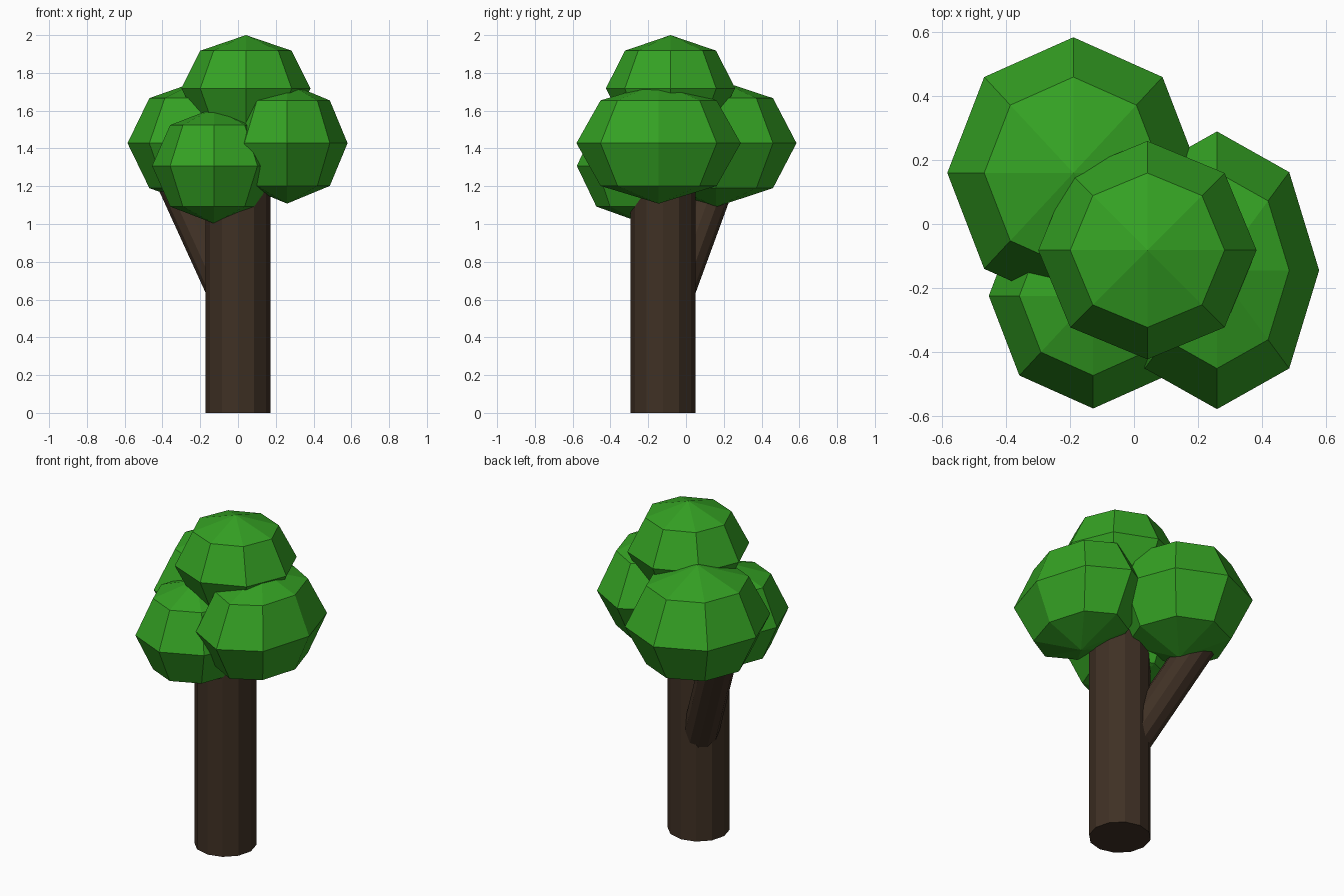
import bpy
from mathutils import Vector

if "Cube" in bpy.data.objects:
    bpy.data.objects.remove(bpy.data.objects["Cube"])


def material(name, color):
    m = bpy.data.materials.new(name)
    m.diffuse_color = (*color, 1)
    m.use_nodes = True
    m.node_tree.nodes["Principled BSDF"].inputs["Base Color"].default_value = m.diffuse_color
    return m


bark = material("bark", (0.05, 0.03, 0.018))
leaf = material("leaf", (0.035, 0.36, 0.017))


def finish(name, mat):
    ob = bpy.context.object
    ob.name = name
    ob.data.materials.append(mat)
    return ob


def log(name, start, end, radius):
    a, b = Vector(start), Vector(end)
    bpy.ops.mesh.primitive_cylinder_add(vertices=12, radius=radius,
                                        depth=(b - a).length, location=(a + b) / 2)
    ob = finish(name, bark)
    ob.rotation_euler = Vector((0, 0, 1)).rotation_difference(b - a).to_euler()


def clump(name, center, radii):
    bpy.ops.mesh.primitive_uv_sphere_add(segments=8, ring_count=4, radius=1,
                                         location=center)
    finish(name, leaf).scale = radii


# Trunk and the side branch leaning to the back left
log("trunk", (0, -0.122, 0), (0, -0.122, 1.35), 0.172)
log("branch", (0.0, -0.105, 0.50), (-0.342, 0.17, 1.25), 0.1)

# Foliage clumps
clump("foliage_top", (0.042, -0.082, 1.718), (0.342, 0.342, 0.282))
clump("foliage_back_left", (-0.19, 0.16, 1.428), (0.395, 0.425, 0.337))
clump("foliage_right", (0.26, -0.145, 1.428), (0.32, 0.435, 0.32))
clump("foliage_front_left", (-0.128, -0.225, 1.308), (0.327, 0.353, 0.305))
